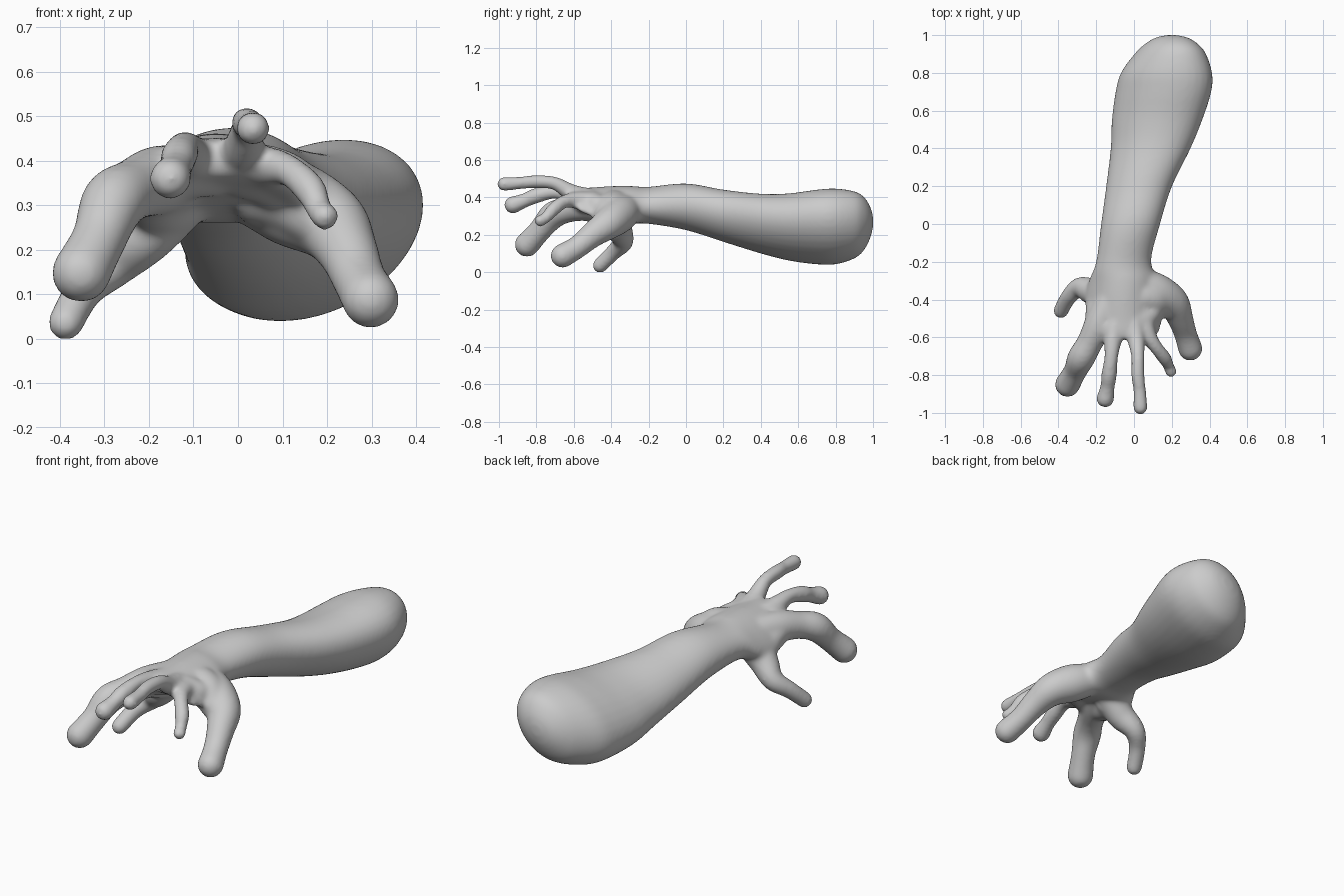
import bpy, bmesh, math
from mathutils import Vector

bm = bmesh.new()
SIDES = 32


def spline(keys, steps):
    """Catmull-Rom interpolation of rows of numbers."""
    out = []
    for i in range(len(keys) - 1):
        p = [keys[max(i - 1, 0)], keys[i], keys[i + 1], keys[min(i + 2, len(keys) - 1)]]
        for s in range(steps):
            t = s / steps
            out.append([0.5 * (2 * b + (c - a) * t + (2 * a - 5 * b + 4 * c - d) * t * t
                               + (3 * b - a - 3 * c + d) * t ** 3) for a, b, c, d in zip(*p)])
    return out + [list(keys[-1])]


def loft(rings):
    """Closed skin over a list of point rings."""
    vs = [[bm.verts.new(p) for p in r] for r in rings]
    n = len(vs[0])
    for a, b in zip(vs, vs[1:]):
        for i in range(n):
            j = (i + 1) % n
            bm.faces.new((a[i], a[j], b[j], b[i]))
    bm.faces.new(vs[0][::-1])
    bm.faces.new(vs[-1])


def digit(keys):
    """Round tapering tube through (x, y, z, radius) with a rounded tip."""
    path = spline(keys, 6)
    pts = [Vector(k[:3]) for k in path]
    rings = []
    for i, p in enumerate(pts):
        t = (pts[min(i + 1, len(pts) - 1)] - pts[max(i - 1, 0)]).normalized()
        u = t.cross(Vector((0, 0, 1))).normalized()
        v = u.cross(t)
        r = path[i][3] + .003
        rings.append([p + r * (u * math.cos(a) + v * math.sin(a))
                      for a in (2 * math.pi * k / SIDES for k in range(SIDES))])
    last = rings[-1]
    for k in range(1, 7):
        f = math.radians(k * 14.5)
        rings.append([p + t * r * math.sin(f) + (q - p) * math.cos(f) for q in last])
    loft(rings)


# Forearm and palm: y, x centre, z centre, x radius, z radius, slant (deg), arch
arm = [
    (1.0, .20, .27, .03, .03, 15, 0), (.985, .20, .267, .09, .085, 15, 0),
    (.95, .198, .26, .145, .145, 15, 0), (.9, .192, .253, .19, .18, 15, 0),
    (.8, .172, .245, .242, .203, 16, 0), (.7, .156, .242, .254, .2, 17, 0),
    (.55, .122, .242, .24, .18, 17, 0), (.4, .088, .26, .212, .16, 15, 0),
    (.2, .027, .302, .175, .14, 10, 0), (0, -.018, .35, .157, .125, 5, 0),
    (-.2, -.055, .358, .146, .099, 0, .3), (-.3, -.05, .362, .19, .1, 0, 1.5),
    (-.4, -.05, .375, .21, .086, 0, 2), (-.5, -.05, .39, .2, .064, 0, 2),
    (-.57, -.045, .40, .18, .05, 0, 2), (-.61, -.035, .405, .13, .035, 0, 2)]
rings = []
for y, cx, cz, rx, rz, sl, k in spline(arm, 5):
    ring = []
    for i in range(SIDES):
        a = 2 * math.pi * i / SIDES
        dx = rx * math.cos(a - math.radians(sl))
        ring.append((cx + dx, y, cz + rz * math.sin(a) - k * dx * dx))
    rings.append(ring)
loft(rings)

# Six digits, left to right
digit([(-.12, -.35, .33, .07), (-.21, -.36, .24, .07), (-.285, -.335, .165, .052),
       (-.345, -.385, .11, .041), (-.387, -.46, .036, .038)])
digit([(-.12, -.38, .36, .07), (-.18, -.52, .355, .076), (-.235, -.63, .335, .066),
       (-.28, -.71, .305, .07), (-.312, -.78, .225, .059), (-.352, -.85, .148, .064)])
digit([(-.08, -.45, .385, .05), (-.11, -.6, .41, .047), (-.12, -.7, .43, .034),
       (-.132, -.8, .41, .039), (-.14, -.86, .385, .036), (-.152, -.925, .36, .045)])
digit([(-.01, -.45, .385, .05), (.01, -.6, .42, .045), (.02, -.7, .475, .033),
       (.02, -.8, .485, .033), (.03, -.88, .478, .031), (.034, -.972, .472, .036)])
digit([(.04, -.45, .375, .05), (.07, -.58, .385, .044), (.115, -.65, .378, .033),
       (.162, -.71, .335, .034), (.182, -.75, .29, .027), (.195, -.78, .275, .03)])
digit([(.03, -.31, .34, .08), (.12, -.36, .305, .095), (.205, -.415, .26, .083),
       (.245, -.50, .20, .066), (.272, -.58, .135, .058), (.298, -.66, .088, .062)])

# Webs of flesh joining the digits to the palm
digit([(.03, -.38, .35, .09), (.1, -.4, .33, .087), (.16, -.43, .285, .068)])
digit([(.0, -.5, .38, .06), (.05, -.5, .37, .06), (.085, -.47, .352, .06)])
digit([(-.05, -.5, .38, .06), (-.1, -.53, .38, .06), (-.16, -.55, .37, .06)])
digit([(-.14, -.36, .3, .07), (-.18, -.42, .305, .068), (-.19, -.5, .335, .066)])

bmesh.ops.recalc_face_normals(bm, faces=bm.faces)
mesh = bpy.data.meshes.new("forearm_and_hand")
bm.to_mesh(mesh)
bm.free()
obj = bpy.data.objects.new("forearm_and_hand", mesh)
bpy.context.collection.objects.link(obj)
bpy.context.view_layer.objects.active = obj
obj.select_set(True)

# Fuse everything into one soft skin
rm = obj.modifiers.new("fuse", 'REMESH')
rm.mode = 'VOXEL'
rm.voxel_size = .009
rm.use_smooth_shade = True
sm = obj.modifiers.new("soften", 'SMOOTH')
sm.factor = .5
sm.iterations = 24
